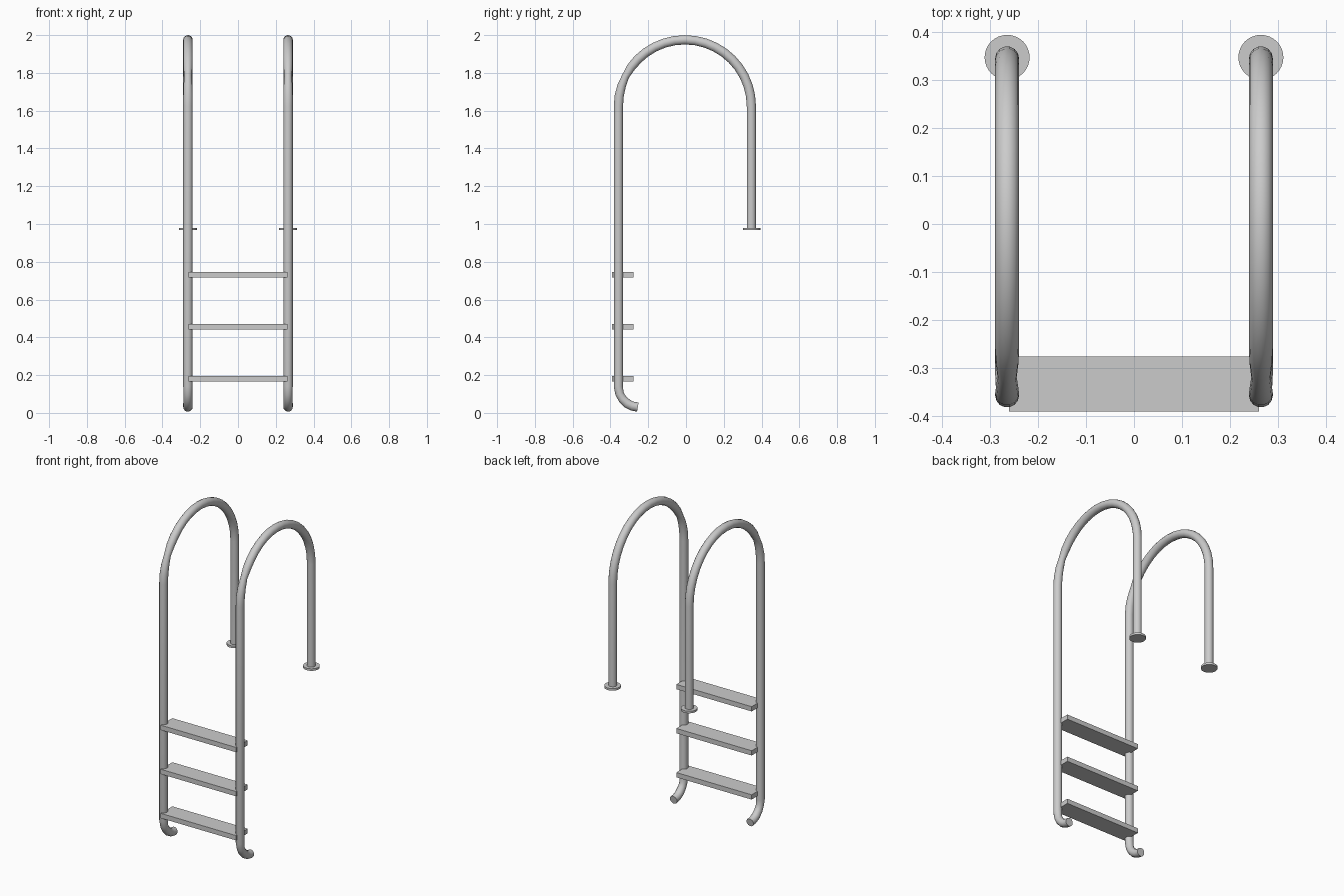
import bpy, bmesh, math
from mathutils import Vector

if "Cube" in bpy.data.objects:
    bpy.data.objects.remove(bpy.data.objects["Cube"])

R, RX, SIDES = 0.025, 0.265, 14
YF, YB = -0.358, 0.346


def finish(name, bm, smooth=True):
    bmesh.ops.recalc_face_normals(bm, faces=bm.faces)
    me = bpy.data.meshes.new(name)
    bm.to_mesh(me)
    bm.free()
    ob = bpy.data.objects.new(name, me)
    bpy.context.collection.objects.link(ob)
    if smooth:
        bpy.context.view_layer.objects.active = ob
        ob.select_set(True)
        bpy.ops.object.shade_smooth_by_angle(angle=math.radians(40))
        ob.select_set(False)
    return ob


def rail_path():
    # (y, z, radius scale): curved foot, upright, arch, short back leg
    pts = [(-0.255, 0.031, 1), (-0.285, 0.036, 1), (-0.312, 0.050, 1),
           (-0.337, 0.075, 0.95), (-0.352, 0.102, 0.92), (YF, 0.14, 1)]
    cy, r, cz = (YF + YB) / 2, (YB - YF) / 2, 1.623
    n = 20
    for i in range(n + 1):
        a = math.pi * (1 - i / n)
        s = {3: 0.8, 2: 0.93, 4: 0.95}.get(i, 1)   # slight pinch on the front bend
        pts.append((cy + r * math.cos(a), cz + r * math.sin(a), s))
    pts.append((YB, 0.972, 1))
    return pts


def tube(name, x, pts):
    bm = bmesh.new()
    ps = [Vector((x, y, z)) for y, z, _ in pts]
    rings = []
    for i, p in enumerate(ps):
        d = (ps[min(i + 1, len(ps) - 1)] - ps[max(i - 1, 0)]).normalized()
        if i == len(ps) - 1 or 0 < i and (ps[i] - ps[i - 1]).length > 0.5:
            d = Vector((0, 0, -1 if p.y > 0 else 1))
        side = Vector((1, 0, 0))
        up = d.cross(side)
        r = R * pts[i][2]
        rings.append([bm.verts.new(p + r * (math.cos(t) * side + math.sin(t) * up))
                      for t in (2 * math.pi * k / SIDES for k in range(SIDES))])
    for a, b in zip(rings, rings[1:]):
        for k in range(SIDES):
            j = (k + 1) % SIDES
            bm.faces.new((a[k], a[j], b[j], b[k]))
    bm.faces.new(rings[0])
    bm.faces.new(rings[-1])
    return finish(name, bm)


# Handrails and their base flanges
for label, sx in (("left", -1), ("right", 1)):
    tube(label + "_rail", sx * RX, rail_path())
    bm = bmesh.new()
    bmesh.ops.create_cone(bm, cap_ends=True, segments=32, radius1=0.047,
                          radius2=0.047, depth=0.013)
    bmesh.ops.translate(bm, verts=bm.verts, vec=(sx * RX, 0.348, 0.9735))
    finish(label + "_flange", bm)

# Flat treads
for i, z in enumerate((0.18, 0.456, 0.732)):
    bm = bmesh.new()
    bmesh.ops.create_cube(bm, size=1)
    bmesh.ops.scale(bm, verts=bm.verts, vec=(0.522, 0.115, 0.03))
    bmesh.ops.translate(bm, verts=bm.verts, vec=(0, -0.3345, z))
    finish(f"tread_{i + 1}", bm, smooth=False)
